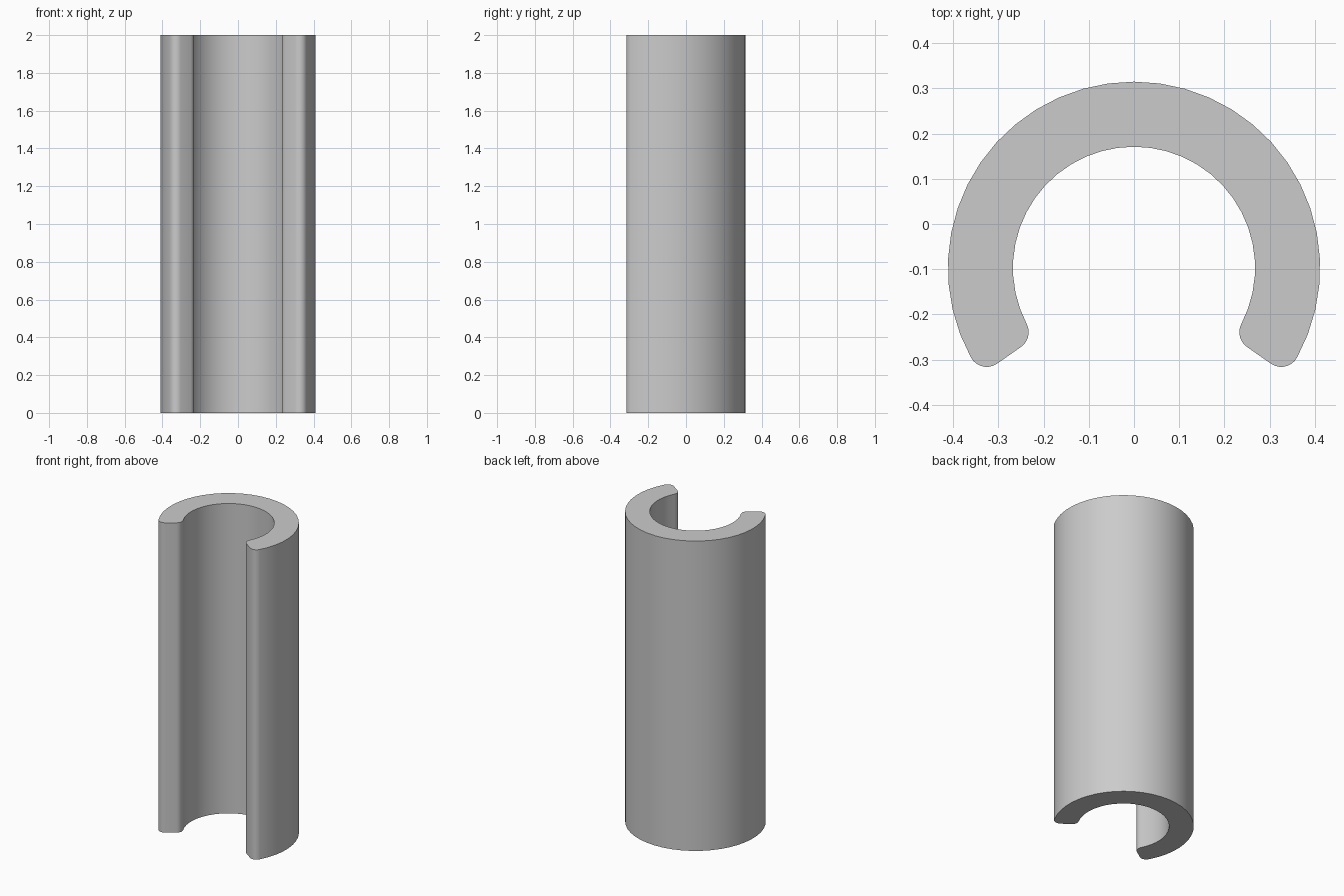
import bpy, bmesh
from math import asin, cos, sin, pi, radians
from mathutils import Vector

cube = bpy.data.objects.get("Cube")
if cube:
    bpy.data.objects.remove(cube, do_unlink=True)

HEIGHT = 2.0
OUTER, INNER, FILLET = 0.412, 0.268, 0.04
CENTRE = Vector((0, -0.097))
CUT = radians(-35)          # angle of the flat radial end on the +x side


def arc(centre, radius, start, end, steps):
    return [centre + radius * Vector((cos(a), sin(a)))
            for a in (start + (end - start) * i / steps for i in range(steps + 1))]


# Angles where the rounded corners meet the two walls
outer_mid, inner_mid = OUTER - FILLET, INNER + FILLET
outer_end = CUT + asin(FILLET / outer_mid)
inner_end = CUT + asin(FILLET / inner_mid)
outer_corner = CENTRE + outer_mid * Vector((cos(outer_end), sin(outer_end)))
inner_corner = CENTRE + inner_mid * Vector((cos(inner_end), sin(inner_end)))

# Half of the C-shaped profile, from inner top to outer top
half = arc(CENTRE, INNER, pi / 2, inner_end, 15)
half += arc(inner_corner, FILLET, inner_end + pi, CUT + 1.5 * pi, 7)[1:]
half += arc(outer_corner, FILLET, CUT - pi / 2, outer_end, 7)
half += arc(CENTRE, OUTER, outer_end, pi / 2, 15)[1:]
profile = half + [Vector((-p.x, p.y)) for p in reversed(half[1:-1])]

# Extrude the profile into the open sleeve
bm = bmesh.new()
base = bm.faces.new([bm.verts.new((p.x, p.y, 0)) for p in profile])
top = bmesh.ops.extrude_face_region(bm, geom=[base], use_keep_orig=True)
bmesh.ops.translate(bm, vec=(0, 0, HEIGHT),
                    verts=[g for g in top["geom"] if isinstance(g, bmesh.types.BMVert)])
bmesh.ops.recalc_face_normals(bm, faces=bm.faces)
mesh = bpy.data.meshes.new("split_sleeve")
bm.to_mesh(mesh)
bm.free()

sleeve = bpy.data.objects.new("split_sleeve", mesh)
bpy.context.collection.objects.link(sleeve)

# Plain grey material
grey = bpy.data.materials.new("light_grey")
grey.use_nodes = True
colour = (0.6, 0.6, 0.6, 1)
grey.diffuse_color = colour
grey.node_tree.nodes["Principled BSDF"].inputs["Base Color"].default_value = colour
mesh.materials.append(grey)

# Smooth walls, sharp rims
bpy.ops.object.select_all(action="DESELECT")
sleeve.select_set(True)
bpy.context.view_layer.objects.active = sleeve
bpy.ops.object.shade_smooth_by_angle(angle=radians(35))
